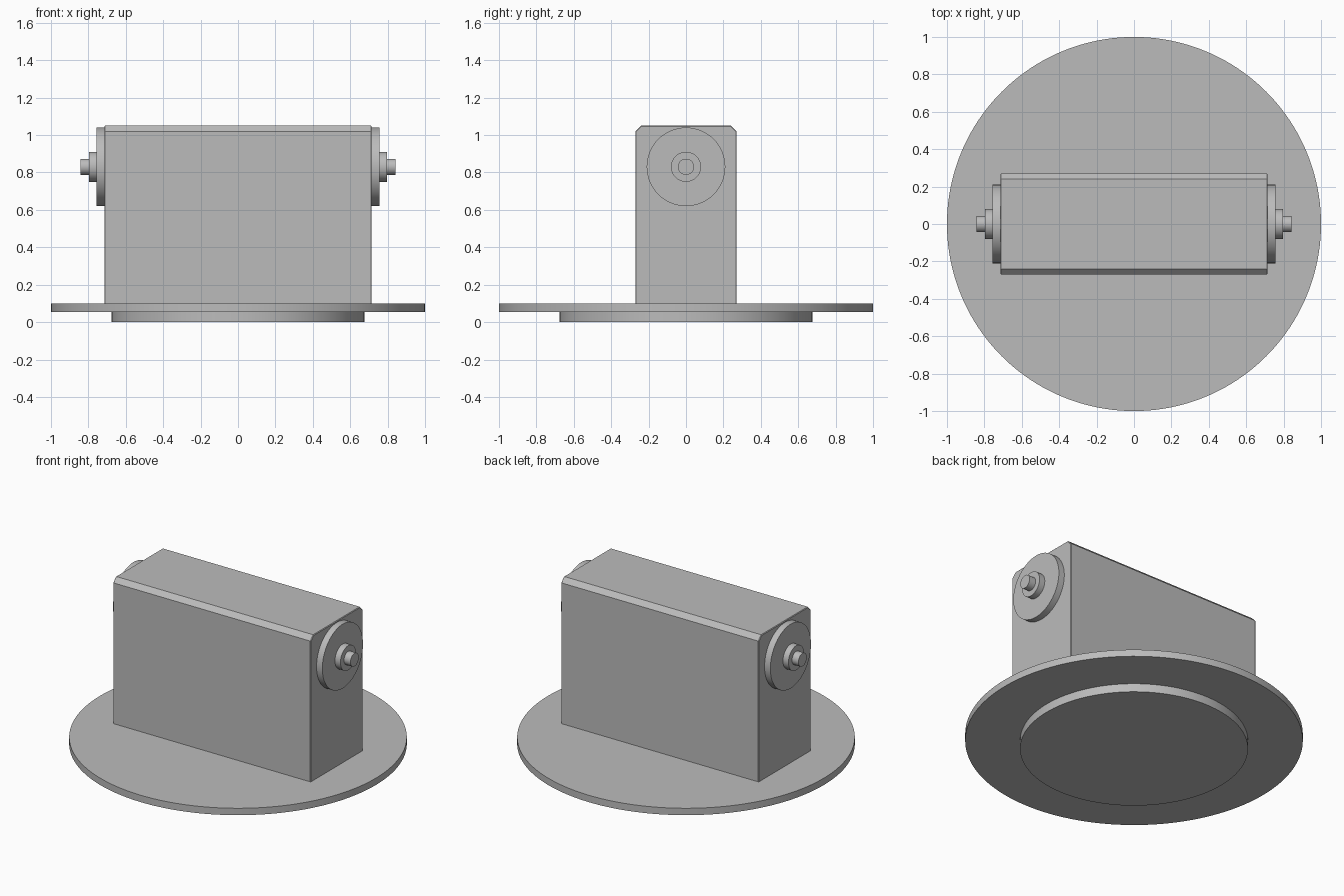
import bpy
import bmesh
from math import radians

cube = bpy.data.objects.get("Cube")
if cube:
    bpy.data.objects.remove(cube, do_unlink=True)

grey = bpy.data.materials.new("plain grey")
grey.use_nodes = True
color = (0.5, 0.5, 0.5, 1)
grey.diffuse_color = color
grey.node_tree.nodes["Principled BSDF"].inputs["Base Color"].default_value = color


def disc(name, radius, depth, location, axis="Z", sides=96):
    turn = (0, radians(90), 0) if axis == "X" else (0, 0, 0)
    bpy.ops.mesh.primitive_cylinder_add(
        vertices=sides, radius=radius, depth=depth, location=location, rotation=turn)
    obj = bpy.context.object
    obj.name = name
    obj.data.materials.append(grey)
    bpy.ops.object.shade_smooth_by_angle(angle=radians(30))
    return obj


# Round base: wide plate over a smaller foot
disc("base_plate", 1.0, 0.045, (0, 0, 0.0775), sides=160)
disc("base_foot", 0.675, 0.055, (0, 0, 0.0275), sides=128)

# Box housing with chamfered long top edges
half_x, half_y, bottom, top = 0.715, 0.27, 0.1, 1.05
bpy.ops.mesh.primitive_cube_add(size=1, location=(0, 0, (bottom + top) / 2))
housing = bpy.context.object
housing.name = "housing"
housing.scale = (2 * half_x, 2 * half_y, top - bottom)
bpy.ops.object.transform_apply(location=False, rotation=False, scale=True)
housing.data.materials.append(grey)

bm = bmesh.new()
bm.from_mesh(housing.data)
long_edges = [e for e in bm.edges
              if all(v.co.z > 0 for v in e.verts)
              and abs(e.verts[0].co.x - e.verts[1].co.x) > 0.1]
bmesh.ops.bevel(bm, geom=long_edges, offset=0.03, segments=1, affect="EDGES")

# Fine bevel around the end faces
end_edges = [e for e in bm.edges
             if abs(e.verts[0].co.x - e.verts[1].co.x) < 0.001
             and max(v.co.z for v in e.verts) > 0]
bmesh.ops.bevel(bm, geom=end_edges, offset=0.004, segments=1, affect="EDGES")
bm.to_mesh(housing.data)
bm.free()

# Stepped pivot on each end: flange, collar, pin
steps = [("flange", 0.21, 0.71, 0.757), ("collar", 0.08, 0.757, 0.797),
         ("pin", 0.043, 0.797, 0.843)]
for side, sign in (("left", 1), ("right", -1)):
    for part, radius, inner, outer in steps:
        disc(f"{side}_{part}", radius, outer - inner,
             (sign * (inner + outer) / 2, 0, 0.83), axis="X", sides=64)
